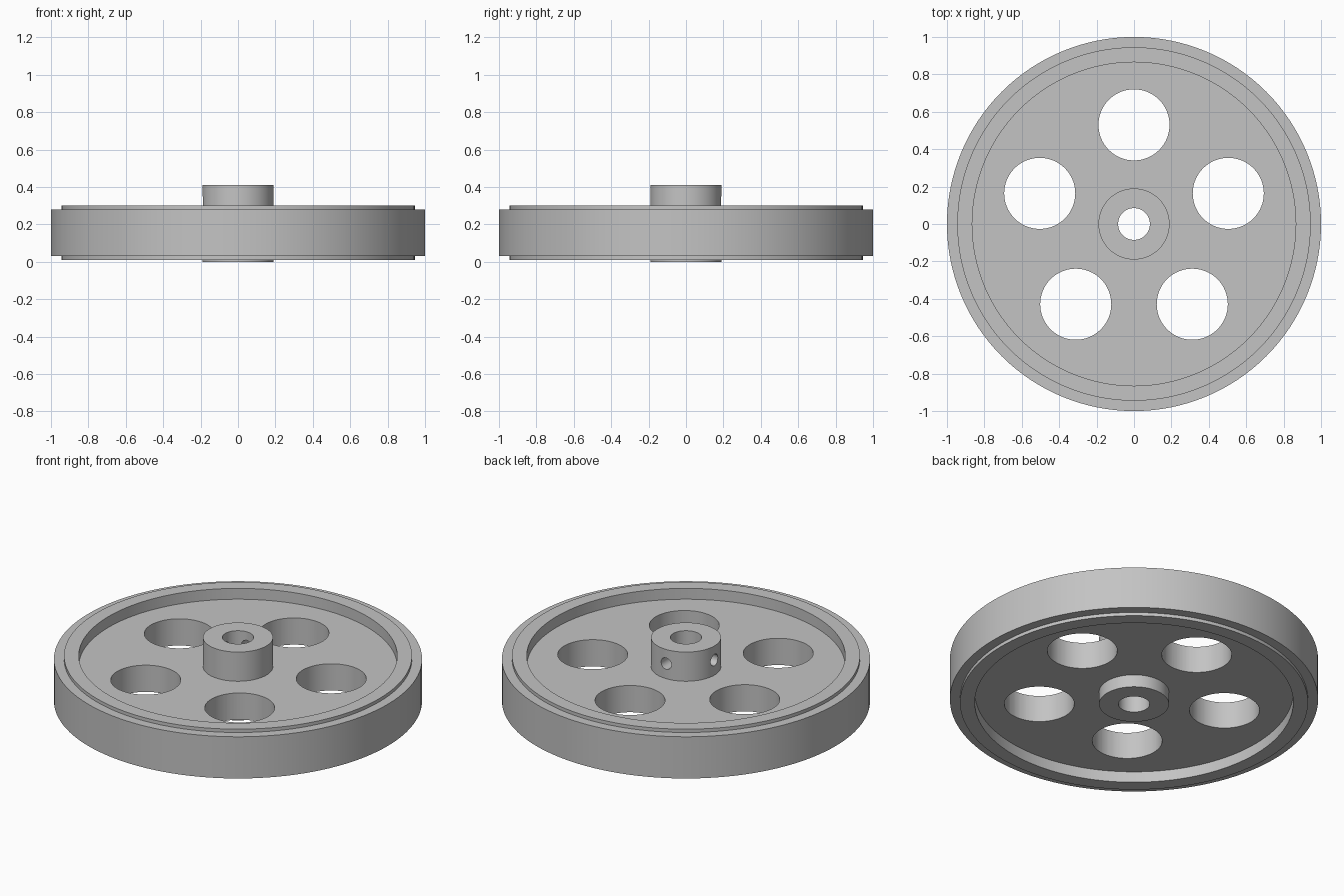
import bpy, bmesh
from math import cos, sin, pi, radians
from mathutils import Vector

if "Cube" in bpy.data.objects:
    bpy.data.objects.remove(bpy.data.objects["Cube"])

SEGMENTS = 128


def make_material(name, value):
    mat = bpy.data.materials.new(name)
    mat.use_nodes = True
    colour = (value, value, value, 1)
    mat.diffuse_color = colour
    mat.node_tree.nodes["Principled BSDF"].inputs["Base Color"].default_value = colour
    return mat


def activate(obj):
    bpy.ops.object.select_all(action="DESELECT")
    obj.select_set(True)
    bpy.context.view_layer.objects.active = obj


def smooth(obj):
    activate(obj)
    bpy.ops.object.shade_smooth_by_angle(angle=radians(30))


def lathe(name, profile, mat):
    """Revolve a closed (radius, height) profile about the z axis."""
    bm = bmesh.new()
    rings = []
    for i in range(SEGMENTS):
        a = 2 * pi * i / SEGMENTS
        rings.append([bm.verts.new((r * cos(a), r * sin(a), z)) for r, z in profile])
    count = len(profile)
    for i, ring in enumerate(rings):
        after = rings[(i + 1) % SEGMENTS]
        for j in range(count):
            k = (j + 1) % count
            bm.faces.new((ring[j], after[j], after[k], ring[k]))
    bmesh.ops.recalc_face_normals(bm, faces=bm.faces)
    mesh = bpy.data.meshes.new(name)
    bm.to_mesh(mesh)
    bm.free()
    mesh.materials.append(mat)
    obj = bpy.data.objects.new(name, mesh)
    bpy.context.collection.objects.link(obj)
    return obj


def drill(obj, centre, direction, radius, depth):
    """Cut a round hole through obj."""
    turn = Vector(direction).to_track_quat("Z", "Y").to_euler()
    bpy.ops.mesh.primitive_cylinder_add(vertices=64, radius=radius, depth=depth,
                                        location=centre, rotation=turn)
    cutter = bpy.context.object
    cutter.hide_render = True
    mod = obj.modifiers.new("hole", "BOOLEAN")
    mod.operation = "DIFFERENCE"
    mod.solver = "EXACT"
    mod.object = cutter
    activate(obj)
    bpy.ops.object.modifier_apply(modifier=mod.name)
    bpy.data.objects.remove(cutter)


grey = make_material("light grey", 0.55)

# Hub, web and rim turned as one piece
bore, hub, rim_in, rim_out = 0.085, 0.19, 0.865, 0.945
web_low, web_high = 0.075, 0.235
wheel = lathe("wheel_body", [
    (bore, 0), (hub, 0), (hub, web_low), (rim_in, web_low),
    (rim_in, 0.01), (rim_out, 0.01), (rim_out, 0.3), (rim_in, 0.3),
    (rim_in, web_high), (hub, web_high), (hub, 0.41), (bore, 0.41)], grey)

# Five lightening holes in the web
for i in range(5):
    a = radians(90 + 72 * i)
    drill(wheel, (0.53 * cos(a), 0.53 * sin(a), 0.155), (0, 0, 1), 0.19, 0.5)

# Two set screw holes through the hub wall, at the back and on one side
for x, y in ((0, 1), (-1, 0)):
    drill(wheel, (0.15 * x, 0.15 * y, 0.325), (x, y, 0), 0.034, 0.2)
smooth(wheel)

# Outer tyre band
tyre = lathe("tyre", [(rim_out, 0.03), (1, 0.03), (1, 0.28), (rim_out, 0.28)], grey)
smooth(tyre)
